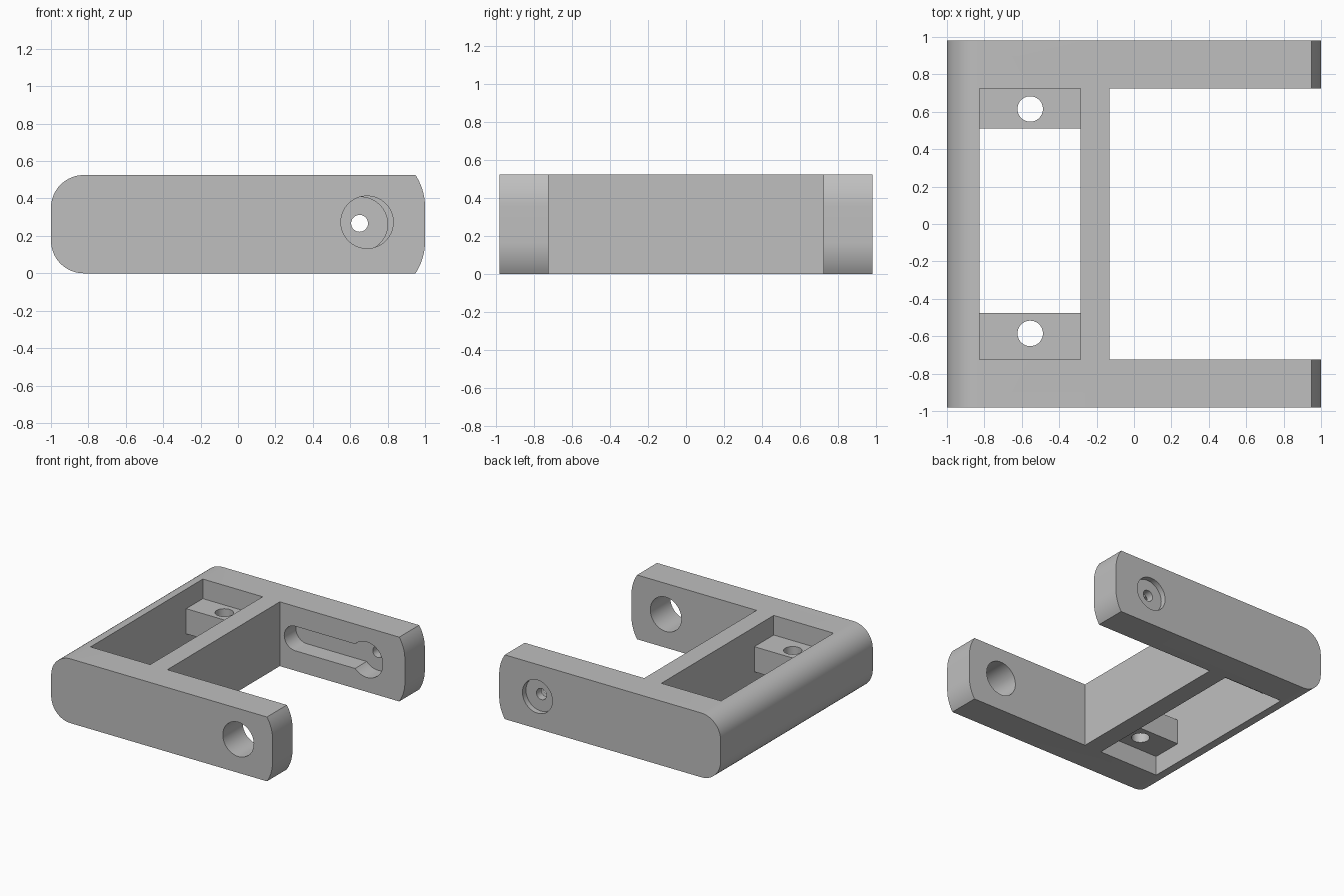
import bpy
import bmesh
from math import sin, cos, pi, asin
from mathutils import Matrix, Vector

if "Cube" in bpy.data.objects:
    bpy.data.objects.remove(bpy.data.objects["Cube"])

HEIGHT, HALF_Y, INNER_Y = 0.525, 0.982, 0.725
MID_Z = HEIGHT / 2

grey = bpy.data.materials.new("plain grey")
grey.use_nodes = True
colour = (0.52, 0.52, 0.52, 1)
grey.diffuse_color = colour
grey.node_tree.nodes["Principled BSDF"].inputs["Base Color"].default_value = colour


def finish(name, bm):
    bmesh.ops.recalc_face_normals(bm, faces=bm.faces)
    mesh = bpy.data.meshes.new(name)
    bm.to_mesh(mesh)
    bm.free()
    mesh.materials.append(grey)
    obj = bpy.data.objects.new(name, mesh)
    bpy.context.collection.objects.link(obj)
    return obj


def box(name, x, y, z):
    bm = bmesh.new()
    bmesh.ops.create_cube(bm, size=1)
    for v in bm.verts:
        v.co = [lo + (c + 0.5) * (hi - lo) for c, (lo, hi) in zip(v.co, (x, y, z))]
    return finish(name, bm)


def cylinder(name, centre, radius, length, along_y=True):
    bm = bmesh.new()
    turn = Matrix.Rotation(pi / 2, 4, "X") if along_y else Matrix()
    bmesh.ops.create_cone(bm, cap_ends=True, segments=64, radius1=radius, radius2=radius,
                          depth=length, matrix=Matrix.Translation(centre) @ turn)
    return finish(name, bm)


def prism(name, points, y0, y1):
    """Extrude an x-z outline along y."""
    bm = bmesh.new()
    face = bm.faces.new([bm.verts.new((x, y0, z)) for x, z in points])
    out = bmesh.ops.extrude_face_region(bm, geom=[face])["geom"]
    moved = [v for v in out if isinstance(v, bmesh.types.BMVert)]
    bmesh.ops.translate(bm, verts=moved, vec=Vector((0, y1 - y0, 0)))
    return finish(name, bm)


def arc(cx, cz, r, start, end, steps=16):
    return [(cx + r * cos(start + (end - start) * i / steps),
             cz + r * sin(start + (end - start) * i / steps)) for i in range(steps + 1)]


def cut(obj, *cutters):
    bpy.context.view_layer.objects.active = obj
    for cutter in cutters:
        cutter.hide_render = True
        mod = obj.modifiers.new("cut", "BOOLEAN")
        mod.operation, mod.solver, mod.object = "DIFFERENCE", "EXACT", cutter
        bpy.ops.object.modifier_apply(modifier=mod.name)
        bpy.data.objects.remove(cutter)


def smooth(obj):
    bpy.ops.object.select_all(action="DESELECT")
    obj.select_set(True)
    bpy.context.view_layer.objects.active = obj
    bpy.ops.object.shade_smooth_by_angle(angle=pi / 7)


# Side outline: round closed end, gently curved arm tips
R, TIP_R, TIP_Z = 0.175, 0.31, 0.17
bend = asin(TIP_Z / TIP_R)
outline = (arc(1 - TIP_R, TIP_Z, TIP_R, -bend, 0, 10)
           + arc(1 - TIP_R, HEIGHT - TIP_Z, TIP_R, 0, bend, 10)
           + arc(R - 1, HEIGHT - R, R, pi / 2, pi)
           + arc(R - 1, R, R, pi, 1.5 * pi))
frame = prism("frame", outline, -HALF_Y, HALF_Y)

# Gap between the arms and the open pocket
cut(frame,
    box("arm_gap", (-0.13, 1.2), (-INNER_Y, INNER_Y), (-0.1, 0.7)),
    box("pocket", (-0.825, -0.285), (-INNER_Y, INNER_Y), (-0.1, 0.7)))

# Plain hole through the front arm
cut(frame, cylinder("front_arm_hole", (0.69, -0.85, 0.273), 0.14, 0.4))

# Keyhole recess inside the back arm, with a bolt hole and outer counterbore
HOLE_X, FLOOR_Y = 0.655, 0.875
SLOT_R, KEY_R = 0.1, 0.145
meet = asin(SLOT_R / KEY_R)
keyhole = (arc(HOLE_X, MID_Z, KEY_R, meet - pi, pi - meet, 40)
           + arc(0.01, MID_Z, SLOT_R, pi / 2, 1.5 * pi, 24))
cut(frame,
    prism("keyhole_recess", keyhole, 0.6, FLOOR_Y),
    cylinder("counterbore", (HOLE_X, HALF_Y, MID_Z), 0.135, 0.09),
    cylinder("bolt_hole", (HOLE_X - 0.005, 0.9, 0.267), 0.045, 0.3))
smooth(frame)

# Drilled mounting tabs at both ends of the pocket, bedded into the walls
BED = 0.02
for name, y, hole_y in (("back_tab", (0.51, INNER_Y + BED), 0.615),
                        ("front_tab", (-INNER_Y - BED, -0.475), -0.585)):
    tab = box(name, (-0.825 - BED, -0.285 + BED), y, (0.16, 0.365))
    cut(tab, cylinder("tab_hole", (-0.555, hole_y, MID_Z), 0.068, 0.5, along_y=False))
    smooth(tab)
